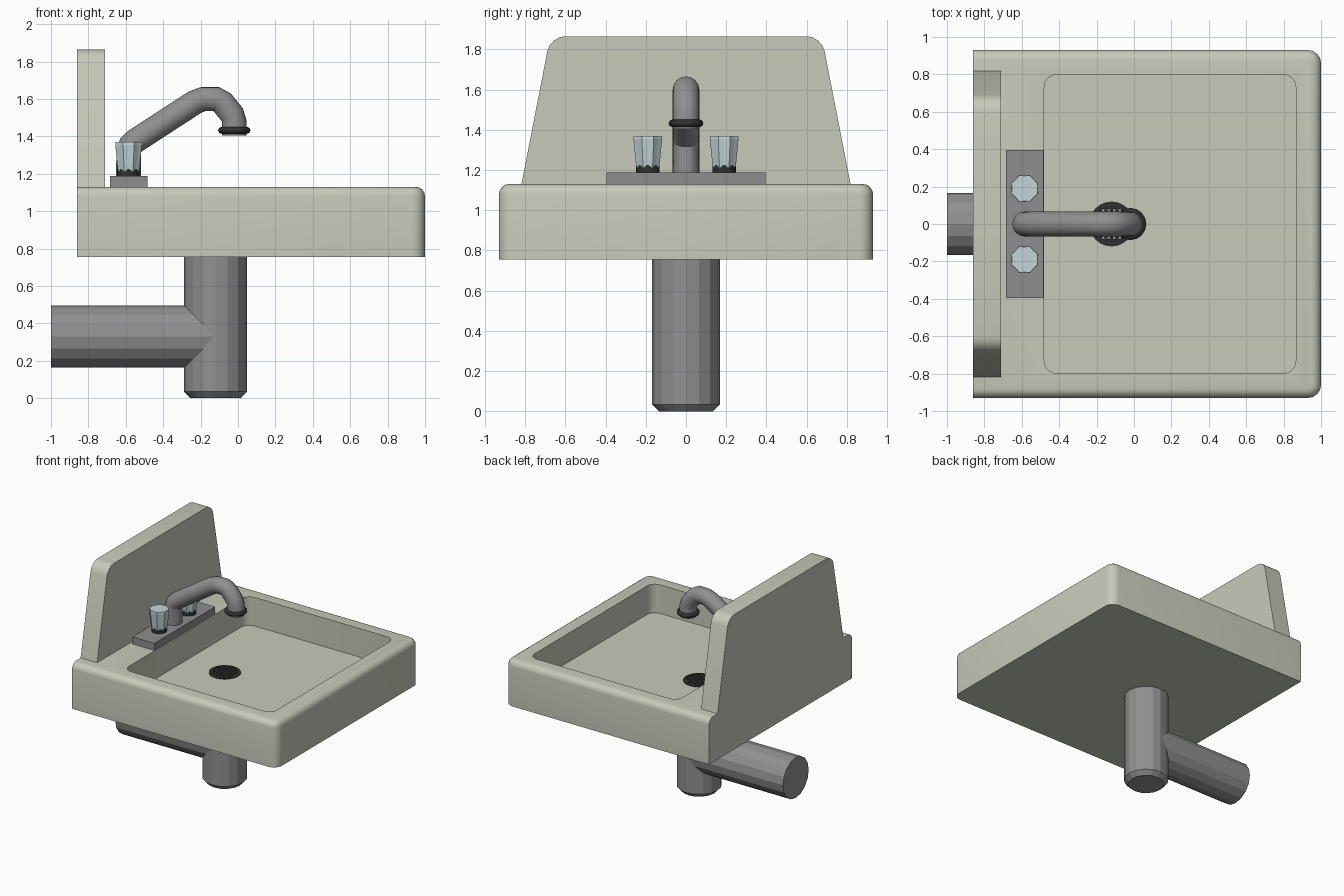
import bpy, bmesh
from math import pi, cos, sin, radians
from mathutils import Vector, Matrix

if "Cube" in bpy.data.objects:
    bpy.data.objects.remove(bpy.data.objects["Cube"])


def material(name, rgb):
    m = bpy.data.materials.new(name)
    m.diffuse_color = (*rgb, 1)
    m.use_nodes = True
    m.node_tree.nodes["Principled BSDF"].inputs["Base Color"].default_value = m.diffuse_color
    return m


CERAMIC = material("ceramic", (0.57, 0.59, 0.49))
METAL = material("metal", (0.28, 0.28, 0.28))
PLATE = material("plate_metal", (0.27, 0.27, 0.28))
GLASS = material("glass", (0.55, 0.66, 0.70))
DARK = material("rubber", (0.03, 0.03, 0.03))


def finish(bm, name, mat, smooth=None):
    bmesh.ops.recalc_face_normals(bm, faces=bm.faces)
    me = bpy.data.meshes.new(name)
    bm.to_mesh(me)
    bm.free()
    ob = bpy.data.objects.new(name, me)
    bpy.context.collection.objects.link(ob)
    if mat:
        me.materials.append(mat)
    if smooth:
        shade(ob, smooth)
    return ob


def shade(ob, angle):
    bpy.ops.object.select_all(action='DESELECT')
    ob.select_set(True)
    bpy.context.view_layer.objects.active = ob
    bpy.ops.object.shade_smooth_by_angle(angle=radians(angle))


def add_box(bm, lo, hi):
    lo, hi = Vector(lo), Vector(hi)
    mat = Matrix.Translation((lo + hi) / 2) @ Matrix.Diagonal((*(hi - lo), 1))
    return bmesh.ops.create_cube(bm, size=1, matrix=mat)


def bevel(bm, test, width, segs):
    edges = [e for e in bm.edges if test(*[v.co for v in e.verts])]
    bmesh.ops.bevel(bm, geom=edges, offset=width, segments=segs, profile=0.5, affect='EDGES')


def loft(bm, rings, cap=True):
    """Skin a list of equal-sized point rings."""
    vs = [[bm.verts.new(p) for p in r] for r in rings]
    n = len(vs[0])
    for a, b in zip(vs, vs[1:]):
        for i in range(n):
            bm.faces.new((a[i], a[(i + 1) % n], b[(i + 1) % n], b[i]))
    if cap:
        bm.faces.new(vs[0])
        bm.faces.new(vs[-1])


def lathe(name, profile, at, n, mat, smooth=None, wave=0.0, turn=None):
    """Stack of (radius, height) rings; wave pulls in every second side."""
    bm = bmesh.new()
    loft(bm, [[(r * (1 - wave * (i % 2)) * cos(2 * pi * i / n),
                r * (1 - wave * (i % 2)) * sin(2 * pi * i / n), z) for i in range(n)]
              for r, z in profile])
    bmesh.ops.transform(bm, verts=bm.verts, matrix=Matrix.Translation(at) @ (turn or Matrix()))
    return finish(bm, name, mat, smooth)


# Basin: rounded slab, square at the wall side
bm = bmesh.new()
add_box(bm, (-0.86, -0.93, 0.755), (1.0, 0.93, 1.13))
bevel(bm, lambda a, b: a.x > 0.9 and b.x > 0.9 and abs(a.z - b.z) > 0.1, 0.07, 4)
bevel(bm, lambda a, b: min(a.z, b.z) > 1.12 and max(a.x, b.x) > -0.8, 0.05, 4)
basin = finish(bm, "basin", CERAMIC)

# Bowl and drain hole are cut out of the slab
bm = bmesh.new()
add_box(bm, (-0.48, -0.8, 0.895), (0.865, 0.8, 1.4))
bevel(bm, lambda a, b: abs(a.z - b.z) > 0.1, 0.07, 5)
bowl_cutter = finish(bm, "bowl_cutter", CERAMIC)
hole_cutter = lathe("hole_cutter", [(0.118, 0.7), (0.118, 1.0)], (-0.12, 0, 0), 24, CERAMIC)
for cutter in (bowl_cutter, hole_cutter):
    cutter.hide_render = True
    mod = basin.modifiers.new("cut", 'BOOLEAN')
    mod.object, mod.solver = cutter, 'EXACT'
    bpy.context.view_layer.objects.active = basin
    bpy.ops.object.modifier_apply(modifier=mod.name)
    bpy.data.objects.remove(cutter)
shade(basin, 35)

# Tapered backsplash with rounded upper corners
bm = bmesh.new()
outline = [(-0.82, 1.12), (0.82, 1.12), (0.675, 1.865), (-0.675, 1.865)]
loft(bm, [[(x, y, z) for y, z in outline] for x in (-0.86, -0.71)])
bevel(bm, lambda a, b: a.z > 1.8 and abs(a.x - b.x) > 0.1, 0.075, 4)
finish(bm, "backsplash", CERAMIC, 35)

# Waste pipes
lathe("drain_pipe", [(0.135, 0), (0.168, 0.035), (0.168, 0.78)], (-0.12, 0, 0), 16, METAL)
lathe("wall_pipe", [(0.167, 0), (0.167, 0.88)], (-0.12, 0, 0.33), 16, METAL,
      turn=Matrix.Rotation(-pi / 2, 4, 'Y'))

# Drain grate: rim plus crossed bars
bm = bmesh.new()
N = 24
rim = [[(-0.12 + r * cos(2 * pi * i / N), r * sin(2 * pi * i / N), z) for i in range(N)]
       for r, z in [(0.12, 0.87), (0.12, 0.9), (0.1, 0.9), (0.1, 0.87), (0.12, 0.87)]]
loft(bm, rim, cap=False)
for k in range(-3, 4):
    d = k * 0.029
    h = (0.112 ** 2 - d * d) ** 0.5
    add_box(bm, (-0.12 - h, d - 0.008, 0.87), (-0.12 + h, d + 0.008, 0.897))
    add_box(bm, (-0.12 + d - 0.008, -h, 0.87), (-0.12 + d + 0.008, h, 0.897))
finish(bm, "drain_grate", DARK)

# Tap mounting plate
bm = bmesh.new()
add_box(bm, (-0.685, -0.395, 1.125), (-0.485, 0.395, 1.188))
finish(bm, "tap_plate", PLATE)

# Pair of fluted knobs on dark collars
for side, y in (("left", -0.19), ("right", 0.19)):
    at = (-0.585, y, 0)
    lathe(side + "_knob_collar", [(0.058, 1.18), (0.058, 1.225)], at, 16, DARK, 40)
    lathe(side + "_knob", [(0.056, 1.205), (0.062, 1.22), (0.066, 1.25), (0.077, 1.355), (0.075, 1.37)],
          at, 16, GLASS, wave=0.1, turn=Matrix.Rotation(pi / 8, 4, 'Z'))

# Spout: round section swept along a path in the xz plane
path = [(-0.585, 1.17), (-0.585, 1.325), (-0.575, 1.352), (-0.55, 1.375), (-0.23, 1.583),
        (-0.185, 1.6), (-0.115, 1.6), (-0.085, 1.583), (-0.03, 1.515), (-0.02, 1.48), (-0.02, 1.405)]
pts = [Vector((x, 0, z)) for x, z in path]
bm = bmesh.new()
rings = []
for i, p in enumerate(pts):
    t = (pts[min(i + 1, len(pts) - 1)] - pts[max(i - 1, 0)]).normalized()
    u = Vector((t.z, 0, -t.x))
    rings.append([p + 0.066 * (u * cos(2 * pi * k / 16) + Vector((0, sin(2 * pi * k / 16), 0)))
                  for k in range(16)])
loft(bm, rings)
finish(bm, "spout", METAL, 45)

# Rubber ring near the spout tip
lathe("spout_ring", [(0.068 + 0.018 * sin(pi * k / 8), 1.432 - 0.018 * cos(pi * k / 8)) for k in range(9)],
      (-0.02, 0, 0), 16, DARK, 40)
